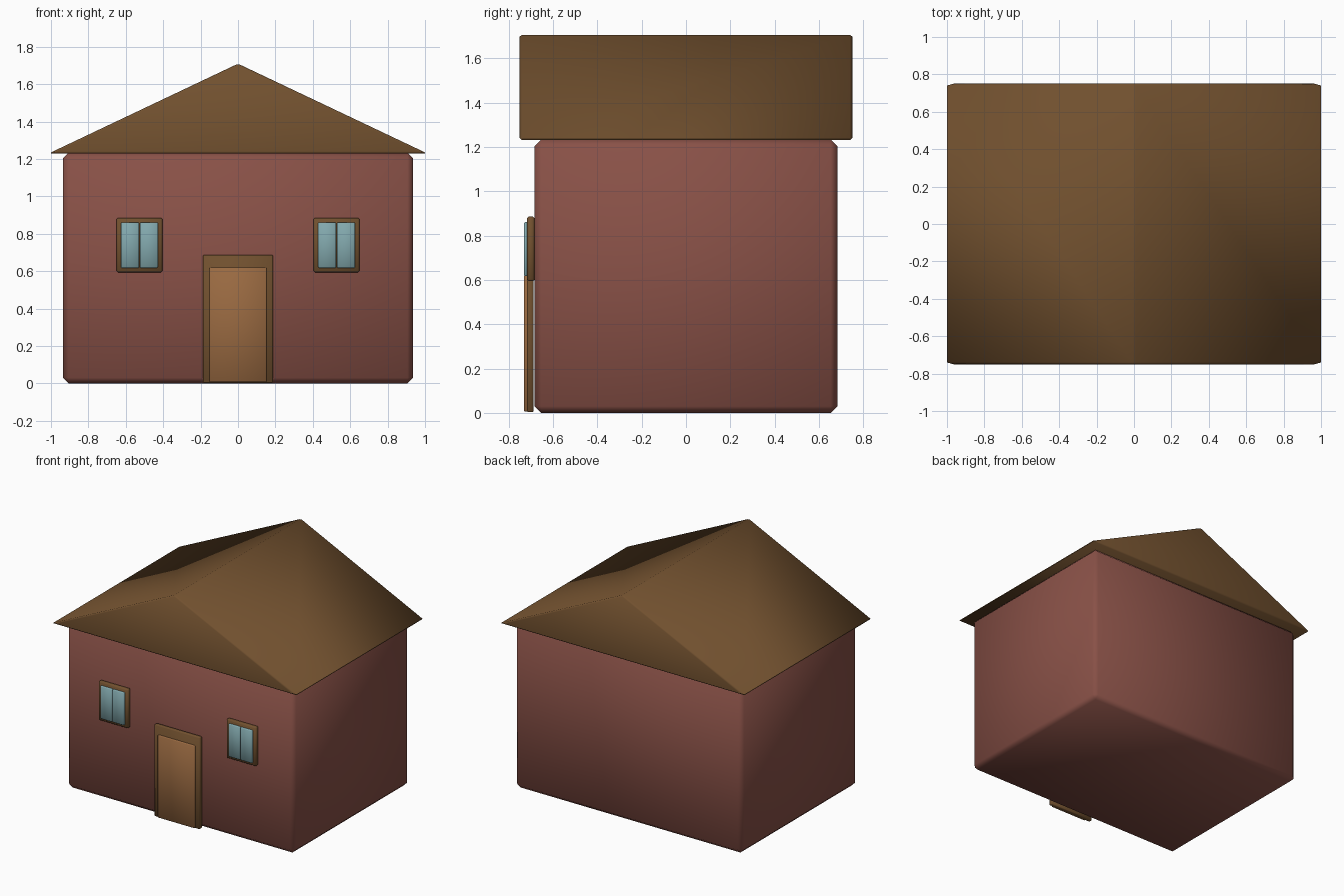
import bpy, bmesh, math

if "Cube" in bpy.data.objects:
    bpy.data.objects.remove(bpy.data.objects["Cube"])


def material(name, rgb):
    m = bpy.data.materials.new(name)
    m.diffuse_color = (*rgb, 1)
    m.use_nodes = True
    m.node_tree.nodes["Principled BSDF"].inputs["Base Color"].default_value = m.diffuse_color
    return m


BRICK = material("brick red", (0.25, 0.082, 0.063))
WOOD = material("dark wood", (0.166, 0.081, 0.028))
DOOR = material("door wood", (0.32, 0.143, 0.053))
GLASS = material("window glass", (0.225, 0.395, 0.42))


def finish(name, bm, mat, bevel):
    bmesh.ops.recalc_face_normals(bm, faces=bm.faces)
    bmesh.ops.bevel(bm, geom=bm.edges[:], offset=bevel, segments=1,
                    affect='EDGES', clamp_overlap=True)
    mesh = bpy.data.meshes.new(name)
    bm.to_mesh(mesh)
    bm.free()
    mesh.materials.append(mat)
    ob = bpy.data.objects.new(name, mesh)
    bpy.context.collection.objects.link(ob)
    bpy.ops.object.select_all(action='DESELECT')
    ob.select_set(True)
    bpy.context.view_layer.objects.active = ob
    bpy.ops.object.shade_smooth_by_angle(angle=math.radians(50))
    return ob


def box(name, x, y, z, mat, bevel):
    """Bevelled box from (min, max) ranges."""
    bm = bmesh.new()
    bmesh.ops.create_cube(bm, size=1)
    for v in bm.verts:
        v.co = [(a + b) / 2 + c * (b - a) for c, (a, b) in zip(v.co, (x, y, z))]
    return finish(name, bm, mat, bevel)


# Walls
box("walls", (-0.936, 0.936), (-0.683, 0.683), (0, 1.232), BRICK, 0.03)

# Gable roof: triangular profile extruded front to back
bm = bmesh.new()
profile = [(-1.01, 1.23), (1.01, 1.23), (0, 1.709)]
face = bm.faces.new([bm.verts.new((x, -0.75, z)) for x, z in profile])
ext = bmesh.ops.extrude_face_region(bm, geom=[face])
for v in ext["geom"]:
    if isinstance(v, bmesh.types.BMVert):
        v.co.y = 0.75
finish("roof", bm, WOOD, 0.01)

# Door and its surround
box("door_frame", (-0.187, 0.187), (-0.718, -0.688), (0.003, 0.687), WOOD, 0.005)
box("door", (-0.152, 0.152), (-0.731, -0.705), (0.007, 0.62), DOOR, 0.004)

# Two windows, each a frame with two panes
for side, cx in (("left", -0.527), ("right", 0.527)):
    box(f"{side}_window_frame", (cx - 0.123, cx + 0.123), (-0.717, -0.683),
        (0.594, 0.885), WOOD, 0.008)
    for i, px in enumerate((cx - 0.05, cx + 0.05)):
        box(f"{side}_window_pane_{i + 1}", (px - 0.048, px + 0.048),
            (-0.731, -0.71), (0.617, 0.86), GLASS, 0.004)
